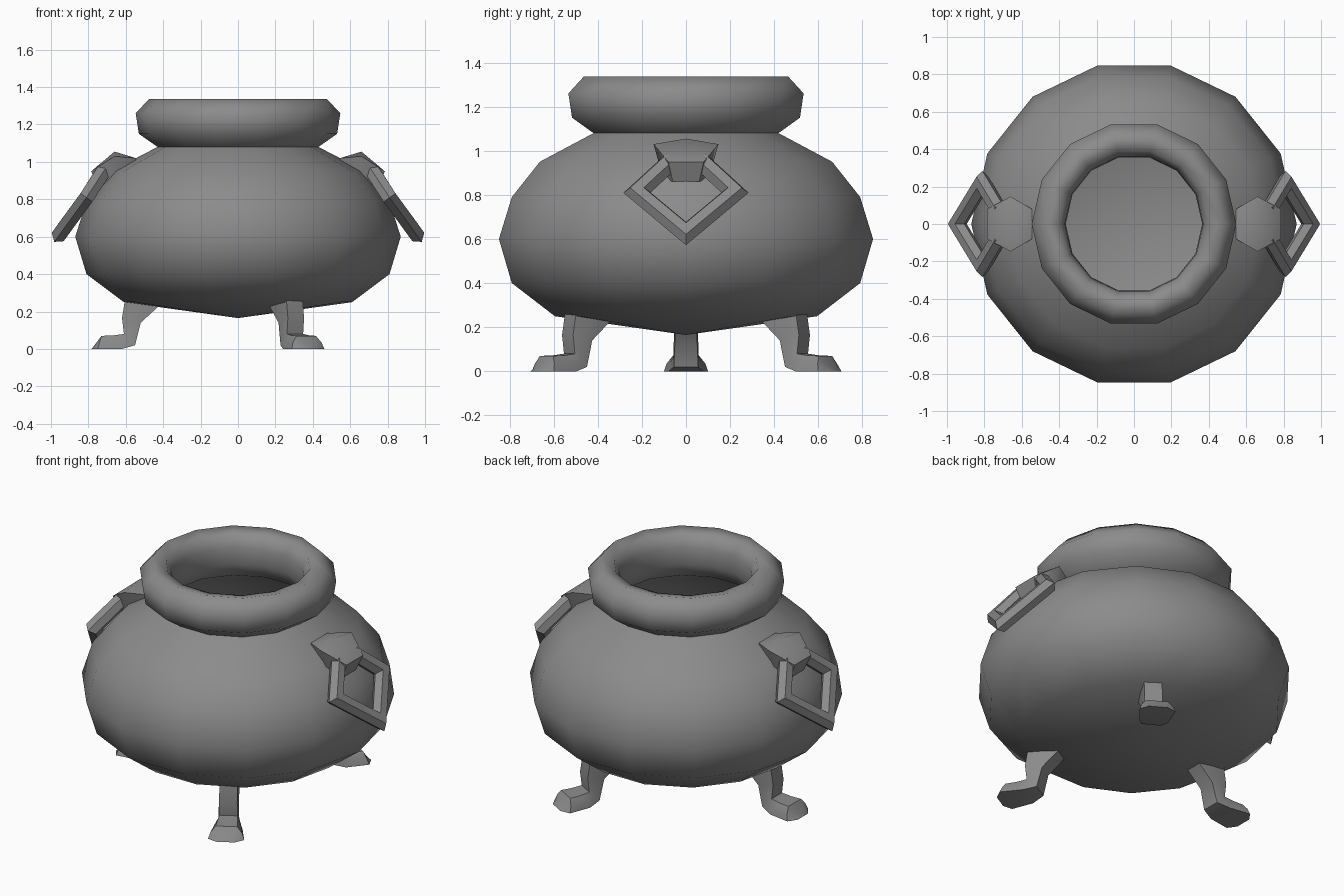
import bpy, bmesh, math
from mathutils import Vector, Matrix

cube = bpy.data.objects.get("Cube")
if cube:
    bpy.data.objects.remove(cube, do_unlink=True)

iron = bpy.data.materials.new("dull grey iron")
iron.use_nodes = True
GREY = (0.26, 0.26, 0.26, 1)
iron.diffuse_color = GREY
bsdf = next(n for n in iron.node_tree.nodes if n.type == 'BSDF_PRINCIPLED')
bsdf.inputs["Base Color"].default_value = GREY
bsdf.inputs["Roughness"].default_value = 0.7


def loft(name, rings, angle=60):
    """Skin a list of rings; a ring of one point closes to a tip, others get capped."""
    bm = bmesh.new()
    loops = [[bm.verts.new(p) for p in ring] for ring in rings]
    for a, b in zip(loops, loops[1:]):
        n = max(len(a), len(b))
        for i in range(n):
            j = (i + 1) % n
            quad = [a[i % len(a)], a[j % len(a)], b[j % len(b)], b[i % len(b)]]
            bm.faces.new(list(dict.fromkeys(quad)))
    for end in (loops[0], loops[-1]):
        if len(end) > 2:
            bm.faces.new(end)
    bmesh.ops.recalc_face_normals(bm, faces=bm.faces)
    mesh = bpy.data.meshes.new(name)
    bm.to_mesh(mesh)
    bm.free()
    mesh.materials.append(iron)
    obj = bpy.data.objects.new(name, mesh)
    bpy.context.collection.objects.link(obj)
    bpy.ops.object.select_all(action='DESELECT')
    obj.select_set(True)
    bpy.context.view_layer.objects.active = obj
    bpy.ops.object.shade_smooth_by_angle(angle=math.radians(angle))
    return obj


def circle(r, z, sides=14):
    if r == 0:
        return [Vector((0, 0, z))]
    return [Vector((r * math.cos(t), r * math.sin(t), z))
            for t in (math.tau * i / sides for i in range(sides))]


# Pot: outer wall, rolled rim, then the hollow inside
profile = [(0, .165), (.61, .25), (.81, .4), (.87, .6), (.81, .79), (.68, .95),
           (.43, 1.08), (.53, 1.15), (.547, 1.26), (.475, 1.337), (.4, 1.32),
           (.37, 1.25), (.365, 1.15), (.4, 1.07), (.65, .93), (.78, .78),
           (.84, .6), (.78, .41), (.59, .28), (0, .2)]
loft("pot_body", [circle(r, z) for r, z in profile], 110)


# Legs: six-sided sections, each from an outer/top point to an inner/bottom point
def leg_ring(outer, inner, top_w, low_w):
    a, b = Vector((outer[0], 0, outer[1])), Vector((inner[0], 0, inner[1]))
    m = a.lerp(b, .5)
    mid_w = (top_w + low_w) * .55
    side = Vector((0, 1, 0))
    return [a + side * top_w, m + side * mid_w, b + side * low_w,
            b - side * low_w, m - side * mid_w, a - side * top_w]


sections = [((.60, .29), (.40, .25), .05, .05),
            ((.62, .165), (.52, .14), .05, .05),
            ((.61, .08), (.55, .02), .05, .055),
            ((.67, .072), (.62, 0), .055, .08),
            ((.73, .07), (.75, 0), .06, .10),
            ((.765, .02), (.785, 0), .03, .05)]
for name, turn in (("right_leg", 180), ("front_left_leg", -60), ("back_left_leg", 60)):
    leg = loft(name, [leg_ring(*s) for s in sections], 50)
    leg.data.transform(Matrix.Rotation(math.radians(turn), 4, 'Z'))


# Handle: mitred six-sided tube along a bent path
def tube_rings(path, radius, plane_normal):
    rings = []
    for i, p in enumerate(path):
        d_in = (p - path[max(i - 1, 0)]).normalized()
        d_out = (path[min(i + 1, len(path) - 1)] - p).normalized()
        along = (d_in + d_out).normalized()
        across = along.cross(plane_normal).normalized()
        ref = d_in if d_in.length else d_out
        stretch = min(1 / max(along.dot(ref), .5), 1.5)
        rings.append([p + (across * math.cos(t) * stretch + plane_normal * math.sin(t)) * radius
                      for t in (math.tau * k / 6 for k in range(6))])
    return rings


path = [Vector(p) for p in ((.72, .07, .95), (.81, .222, .81), (.945, 0, .625),
                            (.81, -.222, .81), (.72, -.07, .95))]
normal = Vector((.81, 0, .58)).normalized()

# Knob: six-sided lump, tilted outward
top = [(.785, .08, .95), (.66, .147, 1.03), (.545, .08, 1.02)]
low = [(.75, .06, .86), (.68, .10, .86), (.56, .06, .88)]


def mirror_y(points):
    return [Vector(p) for p in points] + [Vector((x, -y, z)) for x, y, z in reversed(points)]


knob = [[Vector((.66, 0, 1.055))], mirror_y(top), mirror_y(low)]

for side, turn in (("left", 0), ("right", math.pi)):
    for part, rings in (("handle_ring", tube_rings(path, .045, normal)), ("handle_knob", knob)):
        obj = loft(f"{side}_{part}", rings, 55)
        obj.data.transform(Matrix.Rotation(turn, 4, 'Z'))
